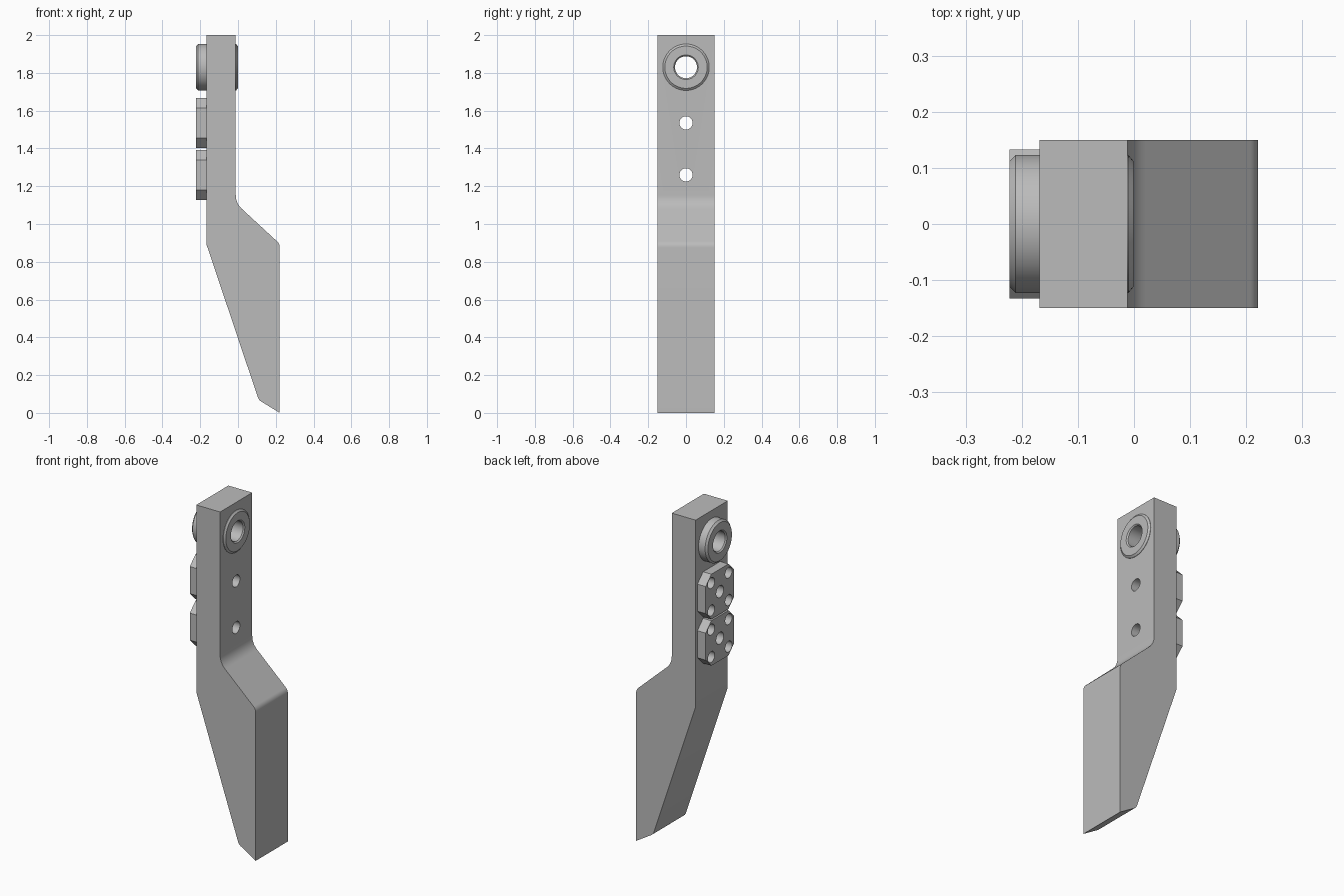
import bpy, bmesh, math
from mathutils import Vector, Matrix

if "Cube" in bpy.data.objects:
    bpy.data.objects.remove(bpy.data.objects["Cube"], do_unlink=True)

steel = bpy.data.materials.new("steel_grey")
steel.use_nodes = True
GREY = (0.5, 0.5, 0.5, 1)
steel.diffuse_color = GREY
steel.node_tree.nodes["Principled BSDF"].inputs["Base Color"].default_value = GREY

HALF = 0.15                       # half width of the shank
BACK, FACE = -0.168, -0.012       # shank faces in x
OUTER = -0.222                    # outer plane of pads and bushing
BUSH_Z, PAD_Z = 1.83, (1.535, 1.26)


def make_object(name, bm):
    bmesh.ops.recalc_face_normals(bm, faces=bm.faces)
    mesh = bpy.data.meshes.new(name)
    bm.to_mesh(mesh)
    bm.free()
    mesh.materials.append(steel)
    obj = bpy.data.objects.new(name, mesh)
    bpy.context.collection.objects.link(obj)
    return obj


def smooth(obj, angle=25):
    obj.data.polygons.foreach_set("use_smooth", [True] * len(obj.data.polygons))
    obj.data.set_sharp_from_angle(angle=math.radians(angle))


def rounded(corners, steps=8):
    """Outline points from (a, b, cut) corners, each eased over its cut length."""
    pts = []
    for i, (a, b, cut) in enumerate(corners):
        p = Vector((a, b))
        if not cut:
            pts.append(p)
            continue
        before = Vector(corners[i - 1][:2])
        after = Vector(corners[(i + 1) % len(corners)][:2])
        s = p + (before - p).normalized() * cut
        e = p + (after - p).normalized() * cut
        for k in range(steps + 1):
            t = k / steps
            pts.append(s * (1 - t) ** 2 + p * 2 * t * (1 - t) + e * t * t)
    return pts


def prism(name, points, shift):
    bm = bmesh.new()
    face = bm.faces.new([bm.verts.new(p) for p in points])
    ext = bmesh.ops.extrude_face_region(bm, geom=[face])
    moved = [g for g in ext["geom"] if isinstance(g, bmesh.types.BMVert)]
    bmesh.ops.translate(bm, verts=moved, vec=shift)
    return make_object(name, bm)


def drill(obj, holes):
    """Cut round holes along x: (y, z, radius, start x, end x)."""
    bm = bmesh.new()
    for y, z, r, x0, x1 in holes:
        place = Matrix.Translation(((x0 + x1) / 2, y, z)) @ Matrix.Rotation(math.pi / 2, 4, "Y")
        bmesh.ops.create_cone(bm, cap_ends=True, segments=40, radius1=r, radius2=r,
                              depth=x1 - x0, matrix=place)
    cutter = make_object("hole_cutter", bm)
    cutter.hide_render = True
    mod = obj.modifiers.new("holes", "BOOLEAN")
    mod.operation, mod.solver, mod.object = "DIFFERENCE", "EXACT", cutter
    graph = bpy.context.evaluated_depsgraph_get()
    result = bpy.data.meshes.new_from_object(obj.evaluated_get(graph))
    obj.modifiers.clear()
    obj.data = result
    bpy.data.objects.remove(cutter, do_unlink=True)


# Shank with the offset blade below it
outline = rounded([
    (BACK, 2, 0), (FACE, 2, 0), (FACE, 1.11, 0.045), (0.221, 0.895, 0.02),
    (0.221, 0, 0), (0.11, 0.068, 0.016), (BACK, 0.895, 0)])
shank = prism("shank_and_blade", [(p.x, -HALF, p.y) for p in outline], (0, 2 * HALF, 0))
drill(shank, [(0, BUSH_Z, 0.09, -0.3, 0.1)] + [(0, z, 0.035, -0.3, 0.1) for z in PAD_Z])
smooth(shank)

# Eight-sided mounting pads with five holes each
R, C, H = 0.133, 0.08, 0.081
octagon = [(R, C), (C, R), (-C, R), (-R, C), (-R, -C), (-C, -R), (C, -R), (R, -C)]
for name, zc in zip(("upper_pad", "lower_pad"), PAD_Z):
    pad = prism(name, [(OUTER, y, zc + z) for y, z in octagon], (BACK - OUTER, 0, 0))
    holes = [(sy * H, zc + sz * H, 0.032, -0.3, -0.1) for sy in (-1, 1) for sz in (-1, 1)]
    drill(pad, holes + [(0, zc, 0.035, -0.3, -0.1)])
    smooth(pad)

# Turned bushing through the top of the shank
END = -0.001
profile = [(OUTER, 0.065), (OUTER, 0.112), (OUTER + 0.011, 0.123),
           (END - 0.009, 0.123), (END, 0.112), (END, 0.065),
           (END - 0.007, 0.058), (OUTER + 0.007, 0.058)]
bm = bmesh.new()
ring = [bm.verts.new((x, 0, BUSH_Z + r)) for x, r in profile]
edges = [bm.edges.new((ring[i - 1], ring[i])) for i in range(len(ring))]
bmesh.ops.spin(bm, geom=ring + edges, cent=(0, 0, BUSH_Z), axis=(1, 0, 0),
               angle=math.tau, steps=64)
bmesh.ops.remove_doubles(bm, verts=bm.verts, dist=0.0001)
smooth(make_object("bushing", bm))
